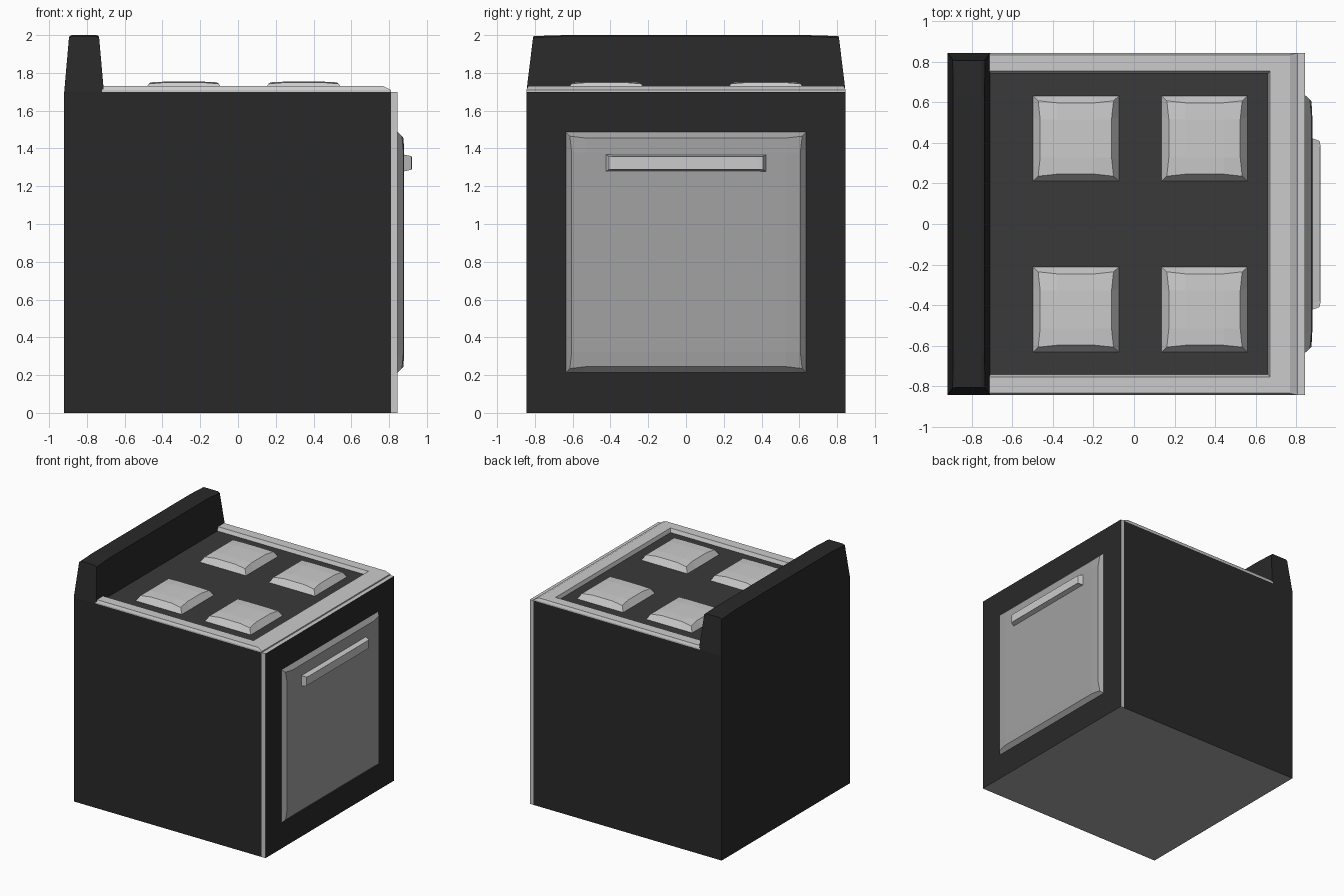
import bpy, bmesh
from mathutils import Vector

if "Cube" in bpy.data.objects:
    bpy.data.objects.remove(bpy.data.objects["Cube"])


def material(name, v):
    m = bpy.data.materials.new(name)
    m.diffuse_color = (v, v, v, 1)
    m.use_nodes = True
    m.node_tree.nodes["Principled BSDF"].inputs["Base Color"].default_value = m.diffuse_color
    return m


BLACK = material("black_enamel", 0.022)
FLOOR = material("dark_cooktop", 0.042)
GLASS = material("oven_glass", 0.36)
LIGHT = material("light_steel", 0.7)
BASE = material("grey_base", 0.4)


def finish(name, bm, mats, pick=None):
    bmesh.ops.recalc_face_normals(bm, faces=bm.faces)
    if pick:
        for f in bm.faces:
            f.material_index = pick(f.normal)
    me = bpy.data.meshes.new(name)
    bm.to_mesh(me)
    bm.free()
    for m in mats:
        me.materials.append(m)
    ob = bpy.data.objects.new(name, me)
    bpy.context.collection.objects.link(ob)
    return ob


def box(name, lo, hi, mats, pick=None):
    bm = bmesh.new()
    bmesh.ops.create_cube(bm, size=1)
    lo, hi = Vector(lo), Vector(hi)
    for v in bm.verts:
        v.co = (lo + hi) / 2 + v.co * (hi - lo)
    return finish(name, bm, mats, pick)


def pillow(name, centre, half, base, corner, top, inset, split, place, mat, bow=0.01):
    """Tapered block whose top bulges gently; place maps (u, v, height) to xyz."""
    bm = bmesh.new()
    t = (-1, -split, split, 1)
    grid = {}
    for i in range(4):
        for j in range(4):
            ei, ej = i in (0, 3), j in (0, 3)
            a = half[0] - inset[0] - (bow if ei and not ej else 0)
            b = half[1] - inset[1] - (bow if ej and not ei else 0)
            h = corner if ei and ej else (corner + 2 * top) / 3 if ei or ej else top
            grid[i, j] = bm.verts.new(place(centre[0] + a * t[i], centre[1] + b * t[j], h))
    for i in range(3):
        for j in range(3):
            bm.faces.new([grid[i, j], grid[i + 1, j], grid[i + 1, j + 1], grid[i, j + 1]])
    # sloping skirt down to the rectangular base
    ring = ([(i, 0) for i in range(3)] + [(3, j) for j in range(3)]
            + [(i, 3) for i in (3, 2, 1)] + [(0, j) for j in (3, 2, 1)])
    low = [bm.verts.new(place(centre[0] + half[0] * t[i], centre[1] + half[1] * t[j], base))
           for i, j in ring]
    for k in range(12):
        n = (k + 1) % 12
        bm.faces.new([low[k], low[n], grid[ring[n]], grid[ring[k]]])
    bm.faces.new(low)
    return finish(name, bm, [mat])


def upward(u, v, h):
    return (u, v, h)


def outward(u, v, h):
    return (h, u, v)


# Cabinet with grey underside, and front panel with light edges
box("cabinet", (-0.92, -0.845, 0), (0.81, 0.845, 1.70), [BLACK, BASE, FLOOR],
    lambda n: 1 if n.z < -0.5 else 2 if n.z > 0.5 else 0)
box("front_panel", (0.81, -0.845, 0), (0.845, 0.845, 1.70), [BLACK, LIGHT, BASE],
    lambda n: 0 if abs(n.x) > 0.5 else 2 if n.z < -0.5 else 1)

# U-shaped cooktop rim: (front x, side y, z) for each profile step
bm = bmesh.new()
profile = [(0.81, 0.845, 1.70), (0.81, 0.845, 1.71), (0.77, 0.835, 1.73),
           (0.672, 0.755, 1.73), (0.662, 0.742, 1.70)]
rows = [[bm.verts.new(p) for p in ((-0.72, -y, z), (x, -y, z), (x, y, z), (-0.72, y, z))]
        for x, y, z in profile]
for k in range(5):
    a, b = rows[k], rows[(k + 1) % 5]
    for s in range(3):
        bm.faces.new([a[s], a[s + 1], b[s + 1], b[s]])
for end in (0, 3):
    bm.faces.new([r[end] for r in rows])
finish("cooktop_rim", bm, [LIGHT])

# Backguard
pillow("backguard", (-0.815, 0), (0.105, 0.845), 1.70, 1.985, 2.0,
       (0.025, 0.035), 0.79, upward, BLACK, 0.003)

# Four burners
for i, x in enumerate((-0.287, 0.348)):
    for j, y in enumerate((-0.422, 0.422)):
        pillow(f"burner_{i}{j}", (x, y), (0.212, 0.21), 1.70, 1.742, 1.754,
               (0.026, 0.024), 0.5, upward, LIGHT)

# Oven door and its handle
pillow("oven_door", (0, 0.85), (0.635, 0.637), 0.845, 0.868, 0.88,
       (0.02, 0.022), 0.86, outward, GLASS)
pillow("door_handle", (0, 1.323), (0.425, 0.045), 0.875, 0.913, 0.92,
       (0.014, 0.008), 0.93, outward, LIGHT, 0.004)
